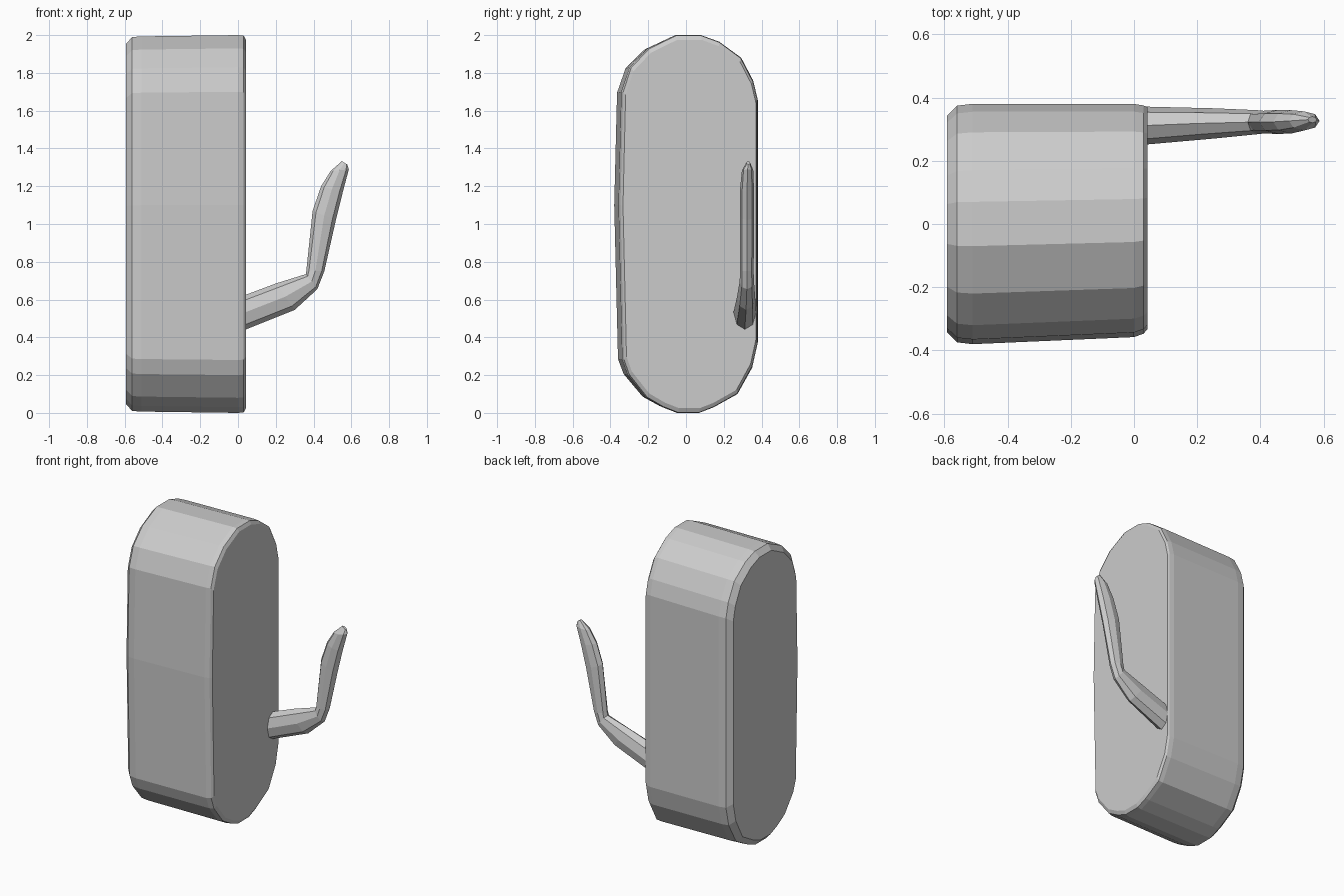
import bpy
import bmesh
import math
from mathutils import Vector

if "Cube" in bpy.data.objects:
    bpy.data.objects.remove(bpy.data.objects["Cube"], do_unlink=True)

grey = bpy.data.materials.new("plain_grey")
grey.use_nodes = True
GREY = (0.6, 0.6, 0.6, 1)
grey.diffuse_color = GREY
grey.node_tree.nodes["Principled BSDF"].inputs["Base Color"].default_value = GREY


def loft(name, rings):
    """Skin a list of equal-length point rings and cap both ends."""
    bm = bmesh.new()
    loops = [[bm.verts.new(p) for p in ring] for ring in rings]
    for a, b in zip(loops, loops[1:]):
        for i in range(len(a)):
            j = (i + 1) % len(a)
            bm.faces.new((a[i], a[j], b[j], b[i]))
    bm.faces.new(loops[0])
    bm.faces.new(loops[-1])
    bmesh.ops.recalc_face_normals(bm, faces=bm.faces)
    mesh = bpy.data.meshes.new(name)
    bm.to_mesh(mesh)
    bm.free()
    mesh.materials.append(grey)
    obj = bpy.data.objects.new(name, mesh)
    bpy.context.collection.objects.link(obj)
    return obj


# Body: long rounded slab, its oval outline given as (y, z)
outline = [(0.07, 2.0), (0.17, 1.965), (0.29, 1.88), (0.355, 1.76), (0.38, 1.66),
           (0.38, 0.37), (0.35, 0.24), (0.27, 0.10), (0.14, 0.03), (0.06, 0.0),
           (-0.06, 0.0), (-0.14, 0.03), (-0.23, 0.08), (-0.33, 0.20), (-0.36, 0.28),
           (-0.38, 1.1), (-0.365, 1.70), (-0.32, 1.83), (-0.22, 1.93), (-0.07, 2.0)]


def body_ring(x, scale_y, scale_z, shift=0.0):
    return [Vector((x, y * scale_y + shift, 1 + (z - 1) * scale_z)) for y, z in outline]


loft("body", [
    body_ring(-0.592, 0.90, 0.955),
    body_ring(-0.56, 0.985, 0.99),
    body_ring(-0.51, 1.0, 0.993),
    body_ring(0.0, 0.97, 1.0, 0.011),
    body_ring(0.03, 0.95, 0.997, 0.014),
    body_ring(0.042, 0.925, 0.975, 0.018),
])

# Bent arm: inner (x, z), outer (x, z), centre y, half depth
arm_sections = [
    ((0.0, 0.61), (0.0, 0.425), 0.31, 0.062),
    ((0.20, 0.685), (0.30, 0.545), 0.318, 0.048),
    ((0.36, 0.735), (0.42, 0.655), 0.322, 0.038),
    ((0.362, 0.755), (0.457, 0.75), 0.322, 0.036),
    ((0.395, 1.07), (0.518, 1.02), 0.323, 0.038),
    ((0.44, 1.20), (0.555, 1.17), 0.323, 0.037),
    ((0.49, 1.28), (0.587, 1.29), 0.326, 0.03),
    ((0.55, 1.333), (0.578, 1.315), 0.33, 0.01),
]


def arm_ring(inner, outer, y, depth, sides=8):
    a = Vector((inner[0], y, inner[1]))
    b = Vector((outer[0], y, outer[1]))
    ring = []
    for i in range(sides):
        t = 2 * math.pi * i / sides
        ring.append((a + b) / 2 + (a - b) / 2 * math.cos(t)
                    + Vector((0, depth * math.sin(t), 0)))
    return ring


loft("bent_arm", [arm_ring(*section) for section in arm_sections])
